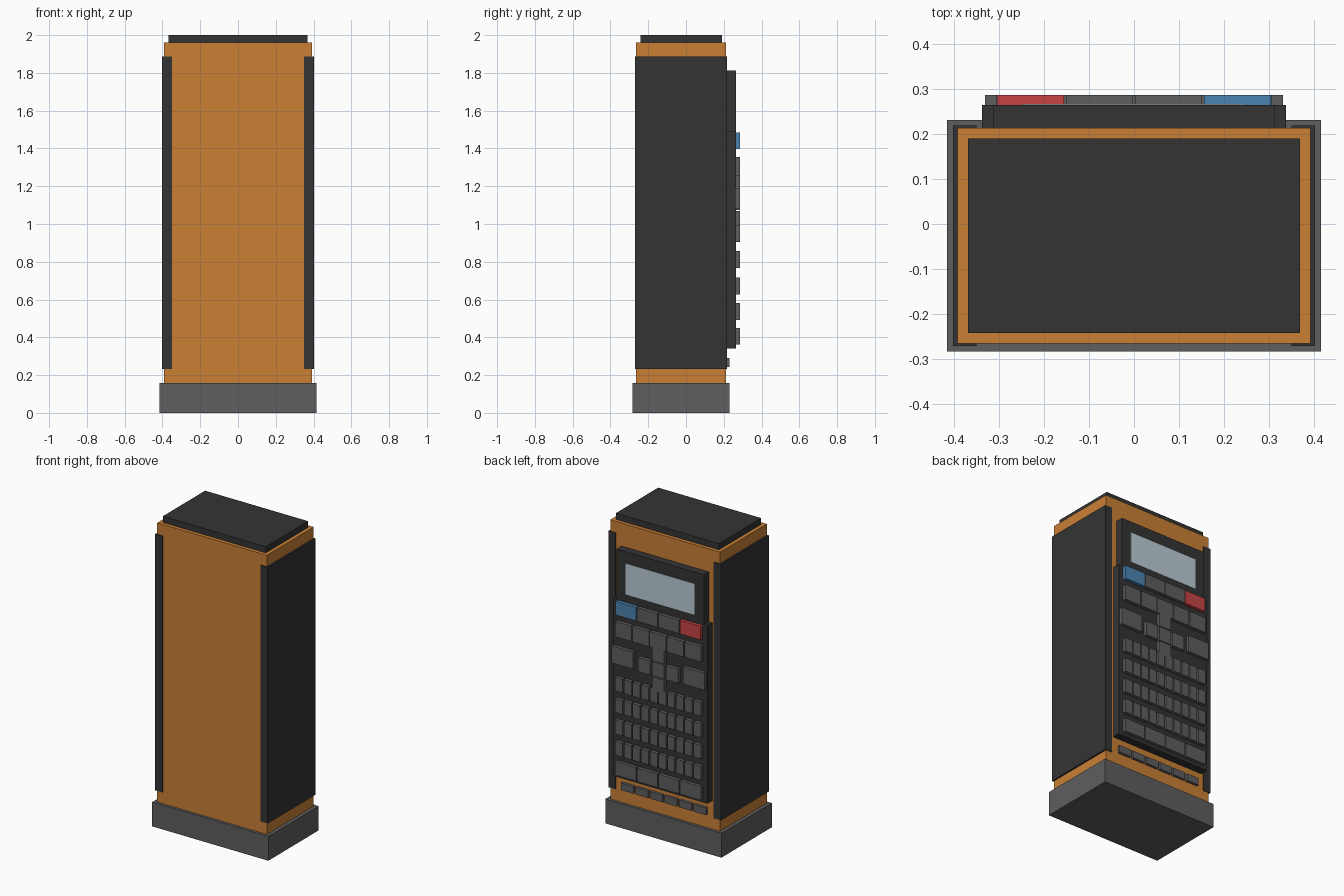
import bpy
import bmesh
from mathutils import Matrix, Vector

if "Cube" in bpy.data.objects:
    bpy.data.objects.remove(bpy.data.objects["Cube"])


def material(name, rgb):
    m = bpy.data.materials.new(name)
    m.diffuse_color = (*rgb, 1.0)
    m.use_nodes = True
    m.node_tree.nodes["Principled BSDF"].inputs["Base Color"].default_value = m.diffuse_color
    return m


ORANGE = material("orange", (0.59, 0.215, 0.036))
DARK = material("charcoal", (0.034, 0.034, 0.034))
GREY = material("key grey", (0.112, 0.112, 0.115))
RED = material("red", (0.57, 0.056, 0.058))
BLUE = material("blue", (0.07, 0.23, 0.44))
GLASS = material("pale display", (0.50, 0.61, 0.67))


def boxes(name, mat, extents):
    """One object made of boxes given as (x0, x1, y0, y1, z0, z1)."""
    bm = bmesh.new()
    for x0, x1, y0, y1, z0, z1 in extents:
        centre = Vector(((x0 + x1) / 2, (y0 + y1) / 2, (z0 + z1) / 2))
        scale = Matrix.Diagonal((x1 - x0, y1 - y0, z1 - z0, 1))
        bmesh.ops.create_cube(bm, size=1, matrix=Matrix.Translation(centre) @ scale)
    mesh = bpy.data.meshes.new(name)
    bm.to_mesh(mesh)
    bm.free()
    mesh.materials.append(mat)
    ob = bpy.data.objects.new(name, mesh)
    bpy.context.collection.objects.link(ob)
    return ob


BACK = 0.213     # rear face of the body
PANEL = 0.264    # face of the key panel
KEY = 0.286      # face of the keys


def key_row(count, half, gap, z0, z1, y0=PANEL - 0.005, y1=KEY):
    """Evenly spaced keys, ordered from -x to +x."""
    pitch = (2 * half + gap) / count
    return [(-half + i * pitch, -half + i * pitch + pitch - gap, y0, y1, z0, z1)
            for i in range(count)]


# Body, base and cap
boxes("base", GREY, [(-0.415, 0.415, -0.283, 0.231, 0, 0.157)])
boxes("body", ORANGE, [(-0.392, 0.392, -0.265, BACK, 0.157, 1.96)])
boxes("top_cap", DARK, [(-0.368, 0.368, -0.242, 0.19, 1.96, 2.0)])

# Side guards wrapping the body edges
for side, a, b in (("left", -0.402, -0.35), ("right", 0.35, 0.402)):
    boxes(side + "_guard", DARK, [(a, b, -0.271, 0.218, 0.232, 1.887)])

# Rear panels and display
boxes("key_panel", DARK, [(-0.337, 0.337, BACK, PANEL, 0.34, 1.49)])
boxes("display_panel", DARK, [(-0.312, 0.312, BACK, PANEL, 1.49, 1.812)])
boxes("display", GLASS, [(-0.247, 0.247, PANEL - 0.003, PANEL + 0.002, 1.537, 1.737)])

# Coloured function keys with two grey ones between
red, *middle, blue = key_row(4, 0.304, 0.005, 1.397, 1.485)
boxes("red_key", RED, [red])
boxes("blue_key", BLUE, [blue])
boxes("function_keys", GREY, middle)

# Row of five menu keys
boxes("menu_keys", GREY, key_row(5, 0.306, 0.006, 1.255, 1.355))

# Wide side keys and the cross of direction keys
boxes("wide_keys", GREY, [(s * 0.255 - 0.076, s * 0.255 + 0.076, PANEL - 0.005, KEY,
                           1.08, 1.19) for s in (-1, 1)])
boxes("direction_keys", GREY, [
    (x - 0.044, x + 0.044, PANEL - 0.005, KEY, z - 0.046, z + 0.046)
    for x, z in ((0, 1.12), (-0.1, 1.12), (0.1, 1.12), (0, 1.217), (0, 1.023))])

# Four rows of small keys and a bottom row of wide ones
for i, z in enumerate((0.95, 0.812, 0.673, 0.536)):
    boxes(f"letter_keys_{i + 1}", GREY, key_row(10, 0.306, 0.009, z - 0.045, z + 0.045))
boxes("bottom_keys", GREY, key_row(4, 0.306, 0.007, 0.362, 0.45))

# Small buttons under the panel
boxes("lower_buttons", GREY, key_row(6, 0.303, 0.014, 0.244, 0.291, BACK - 0.005, 0.23))
